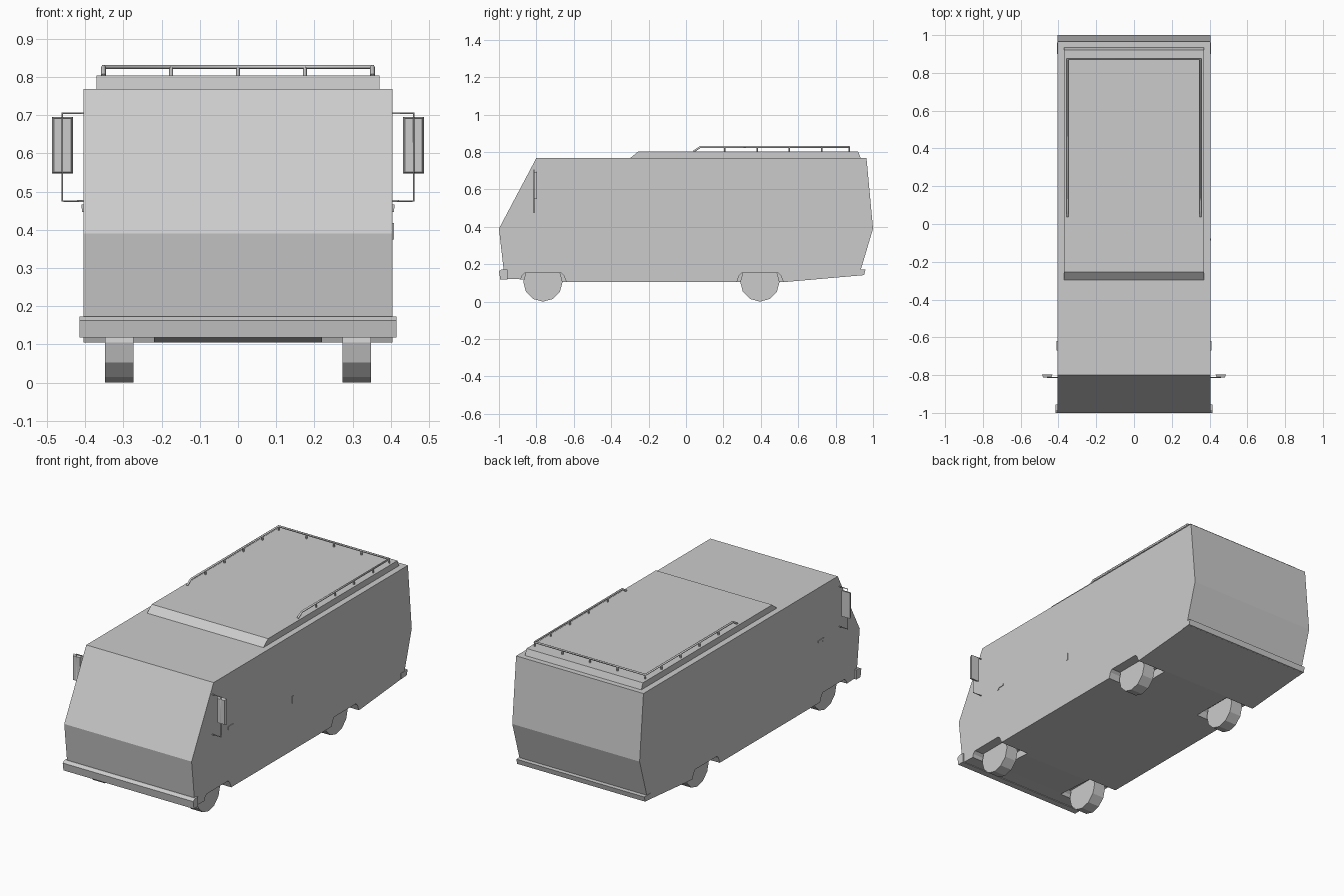
import bpy, bmesh, math
from mathutils import Matrix

if "Cube" in bpy.data.objects:
    bpy.data.objects.remove(bpy.data.objects["Cube"])


def finish(name, bm):
    bmesh.ops.recalc_face_normals(bm, faces=bm.faces)
    me = bpy.data.meshes.new(name)
    bm.to_mesh(me)
    bm.free()
    ob = bpy.data.objects.new(name, me)
    bpy.context.collection.objects.link(ob)
    return ob


def prism(name, pts, x0, x1):
    """Extrude a (y, z) side profile from x0 to x1."""
    bm = bmesh.new()
    face = bm.faces.new([bm.verts.new((x0, y, z)) for y, z in pts])
    ext = bmesh.ops.extrude_face_region(bm, geom=[face])['geom']
    for v in ext:
        if isinstance(v, bmesh.types.BMVert):
            v.co.x = x1
    return finish(name, bm)


def box(name, x, y, z):
    return prism(name, [(y[0], z[0]), (y[1], z[0]), (y[1], z[1]), (y[0], z[1])], *x)


def tube(name, pts, r):
    cu = bpy.data.curves.new(name, 'CURVE')
    cu.dimensions = '3D'
    cu.bevel_depth = r
    cu.bevel_resolution = 1
    cu.use_fill_caps = True
    sp = cu.splines.new('POLY')
    sp.points.add(len(pts) - 1)
    for p, co in zip(sp.points, pts):
        p.co = (*co, 1)
    ob = bpy.data.objects.new(name, cu)
    bpy.context.collection.objects.link(ob)
    return ob


W = 0.405
AXLES = {"front": -0.765, "rear": 0.395}

# Body shell
body = prism("body", [(-1.0, 0.39), (-0.80, 0.768), (0.965, 0.768), (1.0, 0.39),
                      (0.935, 0.172), (0.945, 0.141), (0.53, 0.105),
                      (-0.66, 0.105), (-0.87, 0.119), (-0.965, 0.122), (-0.975, 0.17)], -W, W)

# Wheel arches cut into the lower sides
for end, y in AXLES.items():
    top = 0.152
    for s in (-1, 1):
        cut = prism("arch_cutter", [(y - 0.15, 0.05), (y - 0.123, 0.105), (y - 0.112, 0.138),
                                    (y - 0.098, top), (y + 0.098, top), (y + 0.112, 0.138),
                                    (y + 0.125, 0.105), (y + 0.15, 0.05)], s * 0.22, s * 0.5)
        cut.hide_render = True
        mod = body.modifiers.new("arch", 'BOOLEAN')
        mod.object, mod.operation, mod.solver = cut, 'DIFFERENCE', 'EXACT'
        bpy.context.view_layer.objects.active = body
        bpy.ops.object.modifier_apply(modifier=mod.name)
        bpy.data.objects.remove(cut)

# Wheels
for end, y in AXLES.items():
    for side, s in (("left", -1), ("right", 1)):
        pts = [(y + 0.105 * math.sin(i * math.pi / 6), 0.105 - 0.105 * math.cos(i * math.pi / 6))
               for i in range(12)]
        prism(f"{end}_{side}_wheel", pts, s * 0.274, s * 0.348)

# Raised roof panel
prism("raised_roof", [(-0.30, 0.766), (-0.255, 0.803), (0.92, 0.803), (0.935, 0.766)], -0.37, 0.37)

# Bumpers
prism("front_bumper", [(-0.993, 0.118), (-1.0, 0.163), (-0.985, 0.173), (-0.955, 0.173),
                       (-0.955, 0.118)], -0.415, 0.415)
prism("rear_bumper", [(0.90, 0.138), (0.952, 0.142), (0.96, 0.172), (0.90, 0.172)], -0.407, 0.407)

# Roof rail with posts
R, RX, RZ, RY = 0.006, 0.352, 0.826, 0.872
tube("roof_rail", [(-RX, 0.04, 0.803), (-RX, 0.075, RZ), (-RX, RY, RZ),
                   (RX, RY, RZ), (RX, 0.075, RZ), (RX, 0.04, 0.803)], R)
posts = [(s * RX, y) for s in (-1, 1) for y in (0.207, 0.38, 0.552, 0.725, RY)]
posts += [(x, RY) for x in (-0.175, 0, 0.175)]
for x, y in posts:
    tube("rail_post", [(x, y, 0.80), (x, y, RZ)], 0.005)

# Side mirrors, brackets and cab door handles
for side, s in (("left", -1), ("right", 1)):
    bm = bmesh.new()
    bmesh.ops.create_cube(bm, size=1, matrix=Matrix.Translation((s * 0.4595, -0.804, 0.621))
                          @ Matrix.Diagonal((0.055, 0.016, 0.148, 1)))
    for v in bm.verts:
        if v.co.y < -0.804:
            v.co.x += (s * 0.4595 - v.co.x) * 0.18
            v.co.z += (0.621 - v.co.z) * 0.06
    finish(f"{side}_mirror", bm)
    tube(f"{side}_mirror_bracket", [(s * 0.40, -0.812, 0.705), (s * 0.46, -0.812, 0.705),
                                    (s * 0.46, -0.812, 0.475), (s * 0.40, -0.812, 0.475)], 0.0028)
    box(f"{side}_door_handle", (s * 0.40, s * 0.409), (-0.67, -0.62), (0.455, 0.466))
    box(f"{side}_door_latch", (s * 0.40, s * 0.408), (-0.67, -0.66), (0.446, 0.466))

# Sliding door handle on the right side
box("sliding_door_handle", (0.40, 0.408), (-0.087, -0.078), (0.375, 0.418))
